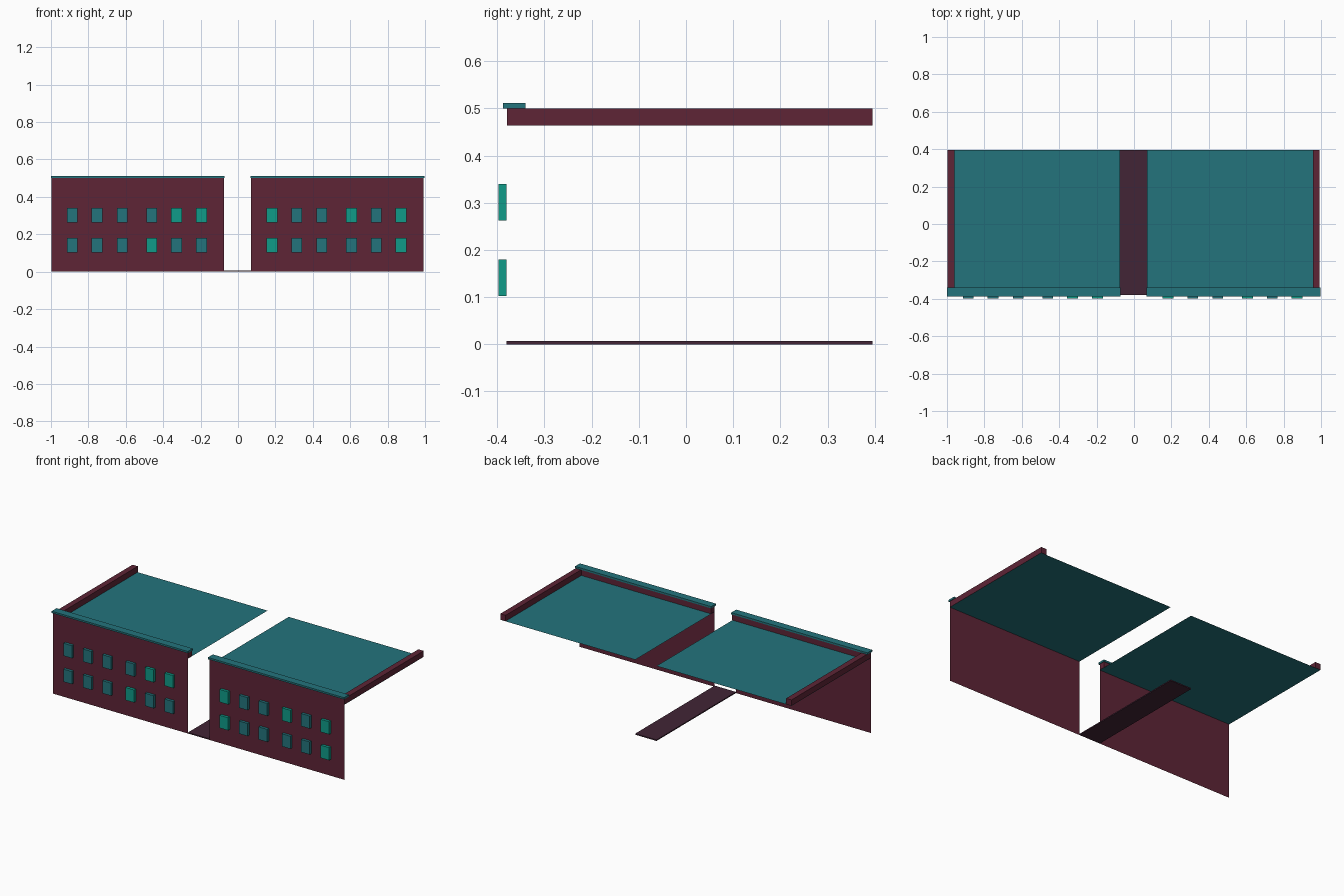
import bpy
import bmesh

default = bpy.data.objects.get("Cube")
if default:
    bpy.data.objects.remove(default)


def material(name, r, g, b):
    m = bpy.data.materials.new(name)
    m.use_nodes = True
    m.diffuse_color = (r, g, b, 1)
    m.node_tree.nodes["Principled BSDF"].inputs["Base Color"].default_value = (r, g, b, 1)
    return m


MAROON = material("maroon brick", 0.112, 0.018, 0.037)
TEAL = material("dark teal", 0.017, 0.174, 0.202)
LIT = material("lit window green", 0.005, 0.33, 0.25)
PLUM = material("plum paving", 0.054, 0.018, 0.037)


def finish(name, bm, mat):
    mesh = bpy.data.meshes.new(name)
    bm.to_mesh(mesh)
    bm.free()
    mesh.materials.append(mat)
    obj = bpy.data.objects.new(name, mesh)
    bpy.context.collection.objects.link(obj)


def box(name, mat, x, y, z, open_back=False):
    """Box from (min, max) pairs, optionally without its rear face."""
    bm = bmesh.new()
    bmesh.ops.create_cube(bm, size=1)
    if open_back:
        rear = [f for f in bm.faces if f.normal.y > 0.5]
        bmesh.ops.delete(bm, geom=rear, context='FACES')
    for v in bm.verts:
        v.co = [lo + (c + 0.5) * (hi - lo) for c, (lo, hi) in zip(v.co, (x, y, z))]
    finish(name, bm, mat)


def sheet(name, mat, corners):
    """Single flat face."""
    bm = bmesh.new()
    bm.faces.new([bm.verts.new(c) for c in corners])
    finish(name, bm, mat)


FRONT, BACK = -0.38, 0.395
ROOF, TOP = 0.463, 0.5
HALF = 0.461            # half the width of one building
RIM = 0.036             # parapet thickness
COLUMNS = (-0.35, -0.217, -0.083, 0.075, 0.208, 0.341)
FLOORS = (0.102, 0.262)

# Two buildings: name, centre, outer side, lit windows as (floor, column)
BUILDINGS = (
    ("right", -0.536, -1, {(0, 3), (1, 4), (1, 5)}),
    ("left", 0.531, 1, {(0, 0), (0, 5), (1, 0), (1, 3), (1, 5)}),
)

for side, cx, out, lit in BUILDINGS:
    x0, x1 = cx - HALF, cx + HALF

    # Thin facade and flat roof
    sheet(side + "_front_wall", MAROON,
          [(x0, FRONT, 0), (x1, FRONT, 0), (x1, FRONT, TOP), (x0, FRONT, TOP)])
    sheet(side + "_roof", TEAL,
          [(x0, FRONT, ROOF), (x1, FRONT, ROOF), (x1, BACK, ROOF), (x0, BACK, ROOF)])

    # Parapets along the outer side and behind the facade
    edge = cx + out * HALF
    span = sorted((edge, edge - out * RIM))
    box(side + "_side_parapet", MAROON, span, (FRONT + 0.001, BACK), (ROOF + 0.001, TOP))
    box(side + "_front_parapet", MAROON, (x0, x1),
        (FRONT + 0.001, FRONT + RIM), (ROOF + 0.001, TOP - 0.0005))

    # Cornice capping the facade
    box(side + "_cornice", TEAL, (x0 - 0.004, x1 + 0.004), (-0.388, -0.34), (TOP, 0.511))

    # Windows standing proud of the wall
    for floor, z in enumerate(FLOORS):
        for col, dx in enumerate(COLUMNS):
            x = cx + dx
            box(f"{side}_window_{floor + 1}_{col + 1}",
                LIT if (floor, col) in lit else TEAL,
                (x - 0.029, x + 0.029), (-0.397, FRONT), (z, z + 0.078), True)

# Paved alley between the buildings
box("alley_paving", PLUM, (-0.075, 0.07), (FRONT, BACK), (0, 0.007))
